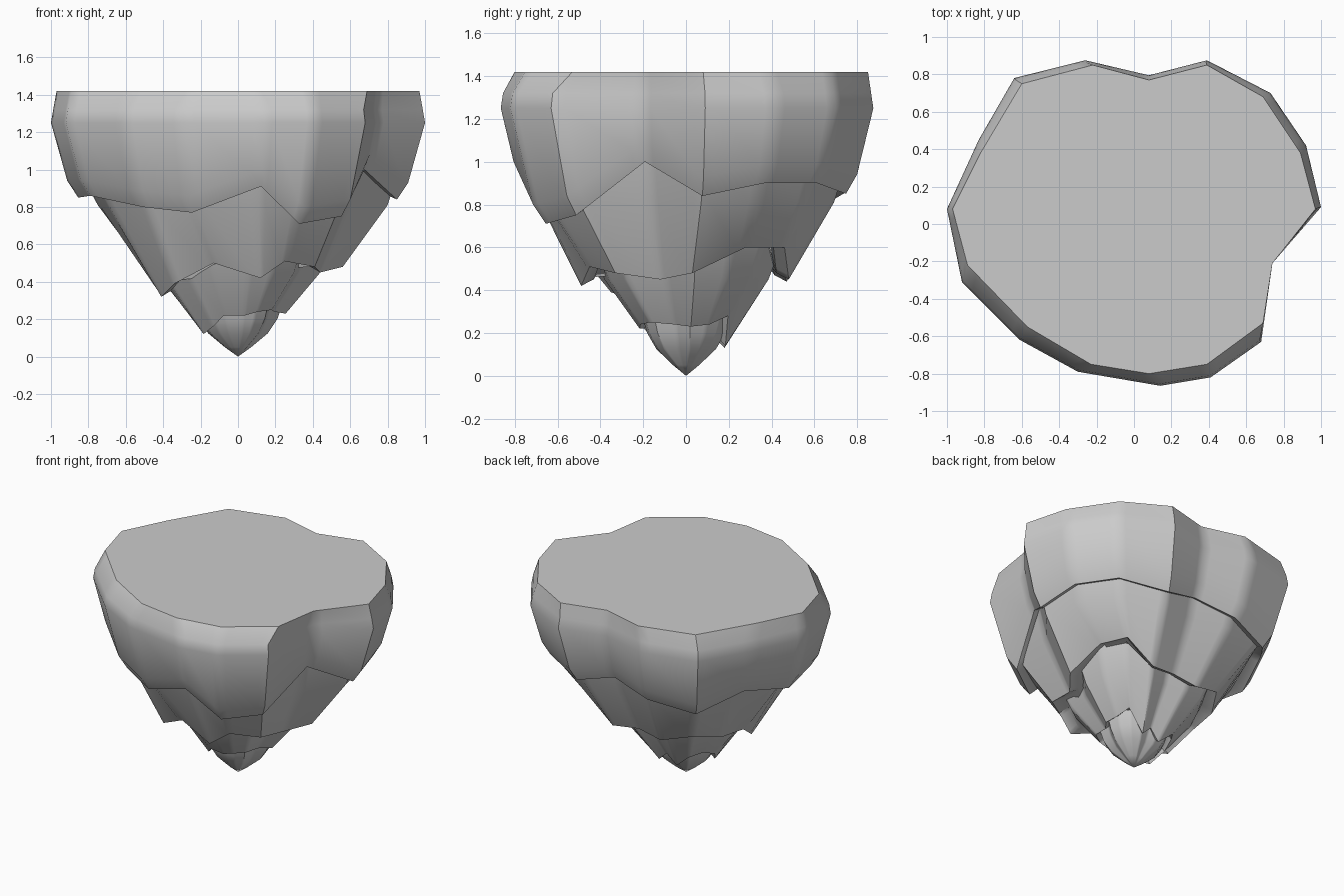
import bpy, bmesh

if "Cube" in bpy.data.objects:
    bpy.data.objects.remove(bpy.data.objects["Cube"])

# Widest outline of the island, 16 columns counter-clockwise from +x
OUT = [(1.0, .09), (.92, .42), (.73, .70), (.39, .875), (.08, .795), (-.26, .875),
       (-.64, .78), (-.83, .45), (-1.0, .08), (-.92, -.31), (-.61, -.62),
       (-.30, -.79), (.14, -.865), (.41, -.82), (.68, -.63), (.74, -.21)]
# Flat top rim
RIM = [(.97, .08), (.89, .38), (.69, .68), (.39, .85), (.08, .77), (-.22, .85),
       (-.60, .75), (-.82, .38), (-.97, .08), (-.89, -.22), (-.57, -.55),
       (-.23, -.75), (.08, -.80), (.39, -.75), (.69, -.53), (.74, -.21)]
# Jagged lower edges of the three upper layers
EDGE1 = [.84, .90, .90, .85, .92, .86, .80, .92, .85, .86, .80, .77, .91, .71, .75, 1.0]
EDGE2 = [(.56, .03, .48), (.52, .28, .60), (.44, .46, .60), (.24, .48, .45),
         (.05, .46, .47), (-.13, .47, .44), (-.34, .42, .50), (-.45, .24, .46),
         (-.47, .03, .44), (-.41, -.15, .32), (-.34, -.35, .39), (-.13, -.44, .50),
         (.12, -.49, .42), (.25, -.45, .51), (.41, -.33, .48), (.44, -.12, .45)]
EDGE3 = [.23, .24, .28, .14, .20, .13, .22, .24, .20, .12, .16, .22, .22, .24, .25, .24]


def ring(s, z):
    """Widest outline scaled to s at height z."""
    return [(x * s, y * s, z) for x, y in OUT]


def under(r, s=.92, dz=.03):
    """Short ledge turning inward below a jagged edge."""
    return [(x * s, y * s, z + dz) for x, y, z in r]


def support(r):
    """Add points beside each corner so columns stay flat with soft ridges."""
    out = []
    for a, b in zip(r, r[1:] + r[:1]):
        for t in (0, .15, .85):
            out.append([p + (q - p) * t for p, q in zip(a, b)])
    return out


def layer(name, rings, tip=None):
    bm = bmesh.new()
    loops = [[bm.verts.new(p) for p in support(r)] for r in rings]
    n = len(loops[0])
    for a, b in zip(loops, loops[1:]):
        for i in range(n):
            j = (i + 1) % n
            bm.faces.new((a[i], b[i], b[j], a[j]))
    bm.faces.new(loops[0])
    if tip:
        t = bm.verts.new(tip)
        for i in range(n):
            bm.faces.new((loops[-1][i], t, loops[-1][(i + 1) % n]))
    else:
        bm.faces.new(loops[-1][::-1])
    bmesh.ops.recalc_face_normals(bm, faces=bm.faces)
    me = bpy.data.meshes.new(name)
    bm.to_mesh(me)
    bm.free()
    ob = bpy.data.objects.new(name, me)
    bpy.context.collection.objects.link(ob)
    bpy.ops.object.select_all(action='DESELECT')
    ob.select_set(True)
    bpy.context.view_layer.objects.active = ob
    bpy.ops.object.shade_smooth_by_angle(angle=.7)


# Top slab with the flat ground
mid1 = [(x * (.91 + (z - .84) * .3), y * (.91 + (z - .84) * .3), z + .09)
        for (x, y), z in zip(OUT, EDGE1)]
low1 = [(x * (.85 + (z - .84) * .4), y * (.85 + (z - .84) * .4), z)
        for (x, y), z in zip(OUT, EDGE1)]
layer("top_rock", [[(x, y, 1.42) for x, y in RIM], ring(.988, 1.32), ring(1, 1.25),
                   mid1, low1, under(low1)])

# Second rock layer, slimmer on the left side
upper2 = [(x * (.75 if x < -.8 else .80), y * .79, .81) for x, y in OUT]
layer("middle_rock", [ring(.88, 1.06), upper2, EDGE2, under(EDGE2, .88)])

# Third rock layer
low3 = [(x * (.26 + (z - .24) * .5), y * (.26 + (z - .24) * .5), z)
        for (x, y), z in zip(OUT, EDGE3)]
layer("lower_rock", [ring(.52, .63), ring(.44, .45), low3, under(low3, .85)])

# Pointed bottom
layer("tip_rock", [ring(.24, .29), ring(.21, .20), ring(.16, .125), ring(.07, .05)],
      (0, 0, 0))
